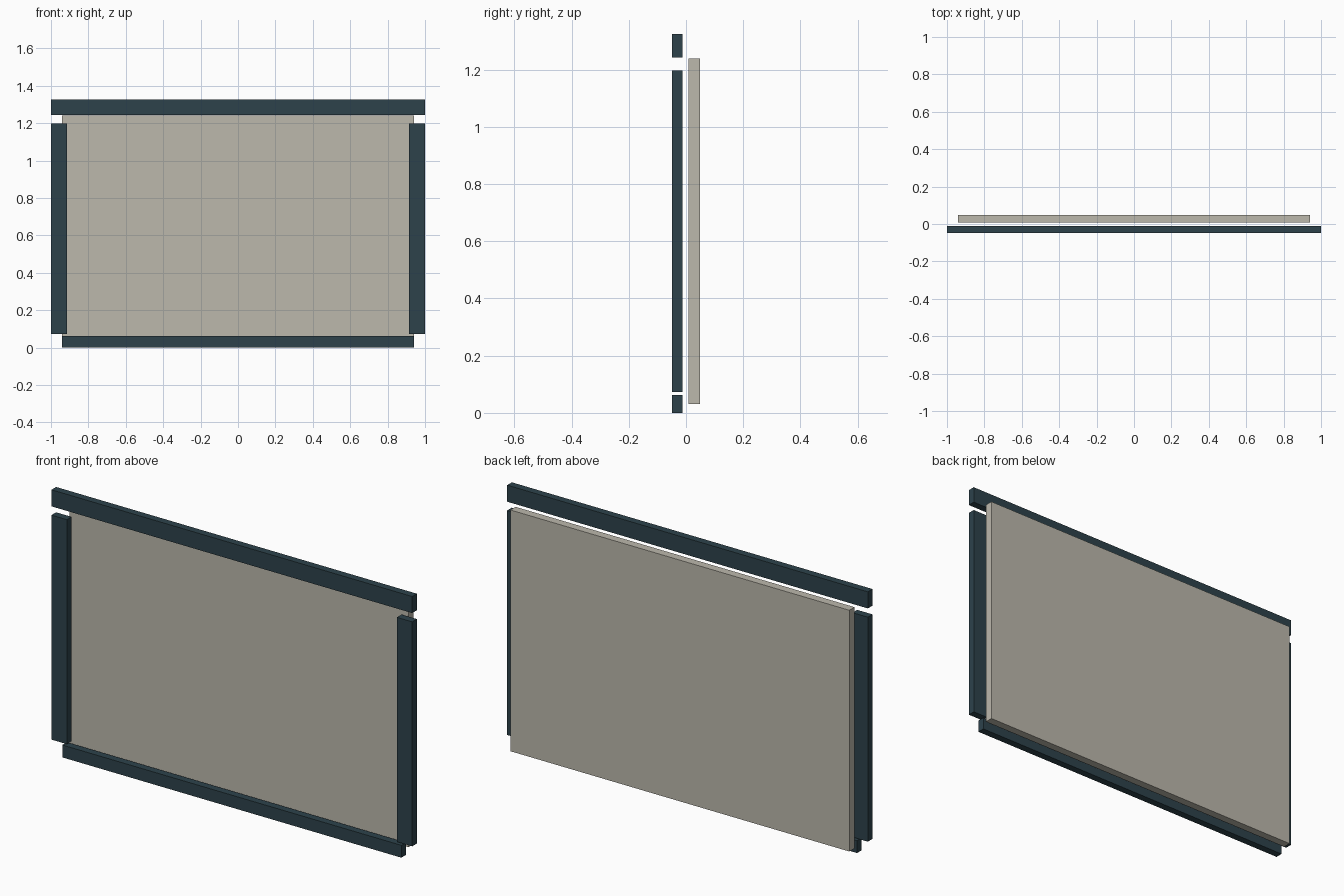
import bpy

if "Cube" in bpy.data.objects:
    bpy.data.objects.remove(bpy.data.objects["Cube"], do_unlink=True)


def srgb(*rgb):
    return tuple(((c / 255 + 0.055) / 1.055) ** 2.4 for c in rgb) + (1.0,)


def material(name, colour):
    mat = bpy.data.materials.new(name)
    mat.use_nodes = True
    mat.diffuse_color = colour
    mat.node_tree.nodes["Principled BSDF"].inputs["Base Color"].default_value = colour
    return mat


def box(name, x, y, z, mat):
    """Box spanning the given (low, high) ranges."""
    spans = (x, y, z)
    bpy.ops.mesh.primitive_cube_add(size=1, location=[(a + b) / 2 for a, b in spans])
    obj = bpy.context.object
    obj.name = name
    obj.scale = [b - a for a, b in spans]
    bpy.ops.object.transform_apply(location=False, rotation=False, scale=True)
    obj.data.materials.append(mat)
    return obj


slate = material("dark slate blue", srgb(45, 66, 75))
stone = material("warm stone grey", srgb(188, 184, 172))

frame_y = (-0.049, -0.012)

# Back panel
box("panel", (-0.94, 0.94), (0.008, 0.049), (0.031, 1.24), stone)

# Separate frame rails in front of the panel
box("top_rail", (-1, 1), frame_y, (1.242, 1.325), slate)
box("bottom_rail", (-0.94, 0.94), frame_y, (0, 0.062), slate)

# Matching side stiles
for name, x in (("left_stile", (0.915, 1)), ("right_stile", (-1, -0.915))):
    box(name, x, frame_y, (0.073, 1.198), slate)
